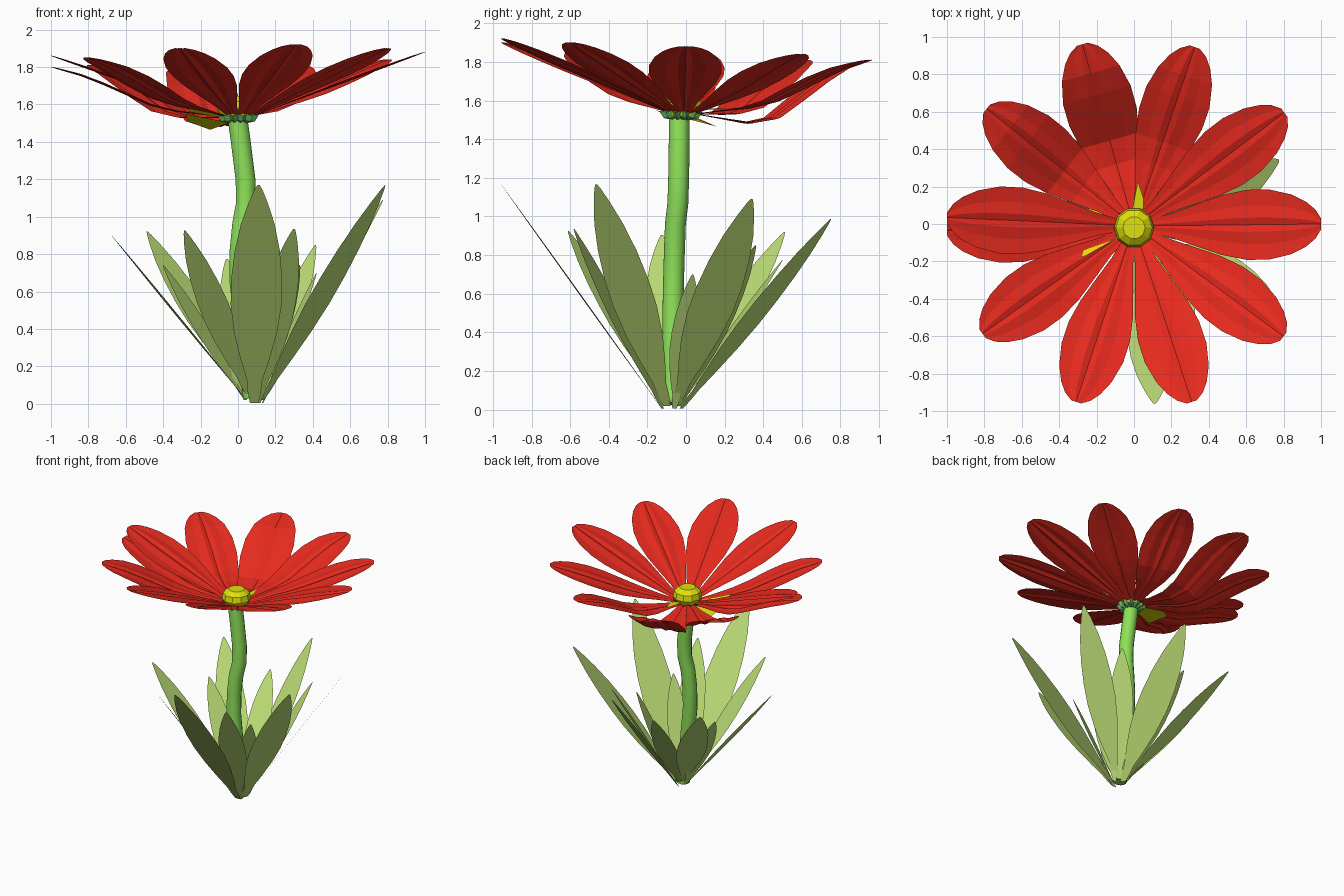
import bpy, bmesh, math
from mathutils import Vector, Matrix

if "Cube" in bpy.data.objects:
    bpy.data.objects.remove(bpy.data.objects["Cube"])


def material(name, rgb):
    m = bpy.data.materials.new(name)
    m.diffuse_color = (*rgb, 1)
    m.use_nodes = True
    m.node_tree.nodes["Principled BSDF"].inputs["Base Color"].default_value = m.diffuse_color
    return m


RED = material("petal red", (0.79, 0.023, 0.013))
YELLOW = material("centre yellow", (0.75, 0.75, 0.004))
STEM = material("stem green", (0.27, 0.75, 0.10))
SEPAL = material("sepal green", (0.14, 0.50, 0.13))
LEAF = material("leaf green", (0.50, 0.72, 0.18))


def mesh_object(name, verts, faces, mat):
    me = bpy.data.meshes.new(name)
    me.from_pydata([tuple(v) for v in verts], [], faces)
    me.materials.append(mat)
    ob = bpy.data.objects.new(name, me)
    bpy.context.collection.objects.link(ob)
    return ob


def strip_faces(rows, cols):
    return [(i * cols + j, i * cols + j + 1, (i + 1) * cols + j + 1, (i + 1) * cols + j)
            for i in range(rows - 1) for j in range(cols - 1)]


# Petals: (radius, half width); cross-section folds (side, height)
OUTLINE = [(0.06, 0.03), (0.2, 0.065), (0.34, 0.115), (0.47, 0.16), (0.6, 0.187), (0.72, 0.188),
           (0.84, 0.16), (0.92, 0.12), (0.97, 0.078), (1.0, 0.03)]
FOLDS = [(-1, 0.008), (-0.55, 0.0), (-0.2, 0.01), (0, -0.003), (0.2, 0.01), (0.55, 0.0), (1, 0.008)]


def sag_height(r, sag):
    # downward bend with its lowest point at about r = 0.42
    if r < 0.42:
        return -sag * (r - 0.06) / 0.36
    return -sag * max(0, (0.8 - r) / 0.38) if r < 0.8 else 0


def petal(name, angle, tip_z, sag, wide):
    a = math.radians(angle)
    d = Vector((math.cos(a), math.sin(a), 0))
    t = Vector((-d.y, d.x, 0))
    verts = []
    for r, w in OUTLINE:
        k = (r - 0.06) / 0.94
        z = 1.53 + (tip_z - 1.53) * k + sag_height(r, sag)
        for s, h in FOLDS:
            verts.append(d * r + t * w * s * wide + Vector((0, -0.01 * (1 - k), z + h * w / 0.18)))
    mesh_object(name, verts, strip_faces(len(OUTLINE), len(FOLDS)), RED)


for i, (ang, tip, sag, wide) in enumerate([
        (0, 1.88, 0, 1), (36.5, 1.84, 0.02, 0.93), (71, 1.81, 0.07, 0.95), (106, 1.81, 0.17, 1),
        (142, 1.81, 0.11, 0.95), (178, 1.86, 0, 0.95), (182, 1.80, 0.06, 0.95),
        (216, 1.85, 0.05, 0.93), (252, 1.90, 0, 0.92), (288, 1.92, 0, 0.92), (323, 1.90, 0, 0.92)]):
    petal(f"petal_{i + 1}", ang, tip, sag, wide)

# Yellow flaps at the petal bases: two above, one tucked underneath
mesh_object("yellow_flap_left",
            [(-0.08, -0.07, 1.54), (-0.28, -0.18, 1.60), (-0.26, -0.11, 1.56), (-0.1, -0.03, 1.53)],
            [(0, 1, 2, 3)], YELLOW)
mesh_object("yellow_flap_back",
            [(-0.01, 0.07, 1.55), (0.05, 0.08, 1.55), (0.05, 0.14, 1.56), (0.02, 0.23, 1.56)],
            [(0, 1, 2, 3)], YELLOW)
mesh_object("yellow_flap_under",
            [(-0.08, -0.05, 1.51), (-0.28, -0.16, 1.55), (-0.27, 0.06, 1.51), (-0.15, 0.16, 1.465),
             (-0.05, 0.07, 1.50)], [(0, 1, 2, 3, 4)], YELLOW)

# Flower centre: low-poly dome
n = 10
rings = [(0.085, 1.52), (0.108, 1.57), (0.098, 1.615), (0.06, 1.645)]
verts = [(r * math.cos(math.tau * j / n), -0.02 + r * math.sin(math.tau * j / n), z)
         for r, z in rings for j in range(n)]
faces = [(i * n + j, i * n + (j + 1) % n, (i + 1) * n + (j + 1) % n, (i + 1) * n + j)
         for i in range(len(rings) - 1) for j in range(n)]
faces += [tuple(range(3 * n, 4 * n)), tuple(reversed(range(n)))]
mesh_object("flower_centre", verts, faces, YELLOW)

# Sepals: jagged green collar under the petals
n = 24
verts, faces = [], []
for r, z in ((0.045, 1.50), (0.075, 1.52), (0.095, 1.55)):
    for j in range(n):
        a = math.tau * j / n
        out = 0.018 * (j % 2) if r > 0.05 else 0
        verts.append(((r + out) * math.cos(a), -0.025 + (r + out) * math.sin(a), z - out * 0.6))
for i in range(2):
    for j in range(n):
        k = (j + 1) % n
        faces.append((i * n + j, i * n + k, (i + 1) * n + k, (i + 1) * n + j))
mesh_object("sepals", verts, faces, SEPAL)

# Stem: bent tube
path = [(0.08, -0.07, 0.03), (0.04, -0.07, 0.35), (0.008, -0.065, 0.65), (0.008, -0.06, 0.82),
        (0.022, -0.055, 0.96), (0.042, -0.042, 1.07), (0.04, -0.038, 1.2), (0.015, -0.035, 1.4),
        (-0.003, -0.035, 1.53)]
cu = bpy.data.curves.new("stem_path", 'CURVE')
cu.dimensions = '3D'
cu.bevel_depth = 0.054
cu.bevel_resolution = 5
cu.use_fill_caps = True
sp = cu.splines.new('POLY')
sp.points.add(len(path) - 1)
for p, c in zip(sp.points, path):
    p.co = (*c, 1)
cu.materials.append(STEM)
stem = bpy.data.objects.new("stem", cu)
bpy.context.collection.objects.link(stem)
bpy.context.view_layer.objects.active = stem
stem.select_set(True)
bpy.ops.object.convert(target='MESH')
bpy.ops.object.shade_smooth_by_angle(angle=math.radians(50))

# Leaves: flat blades from the base to each tip, some twisted (degrees)
BLADE = [(0, 0.016), (0.05, 0.025), (0.1, 0.028), (0.2, 0.054), (0.32, 0.08), (0.45, 0.095),
         (0.57, 0.095), (0.7, 0.084), (0.82, 0.063), (0.92, 0.035), (0.98, 0.014), (1, 0.004)]
BASE = Vector((0.085, -0.075, 0))
TIPS = [(0.11, -0.96, 1.17, 0), (0.785, -0.465, 1.166, 0), (0.775, 0.34, 1.09, -15),
        (-0.485, 0.51, 0.92, 0), (0.14, 0.75, 0.987, -24), (0.415, 0.36, 0.85, -8),
        (-0.68, -0.125, 0.905, 0), (-0.285, -0.61, 0.925, 0), (0.30, -0.58, 0.935, 0),
        (-0.40, 0.20, 0.74, 0), (-0.06, 0.50, 0.775, 0), (0.33, -0.31, 0.743, 0),
        (0.42, 0.035, 0.70, 0)]
for i, (x, y, z, twist) in enumerate(TIPS):
    tip = Vector((x, y, z))
    out = Vector((x - BASE.x, y - BASE.y, 0)).normalized()
    start = BASE + out * 0.05 + Vector((0, 0, 0.005 + 0.014 * (i % 4)))
    axis = tip - start
    side = Matrix.Rotation(math.radians(twist), 3, 'Z') @ Vector((-out.y, out.x, 0)) * axis.length
    verts = []
    for k, w in BLADE:
        verts += [start + axis * k - side * w, start + axis * k + side * w]
    mesh_object(f"leaf_{i + 1}", verts, strip_faces(len(BLADE), 2), LEAF)
